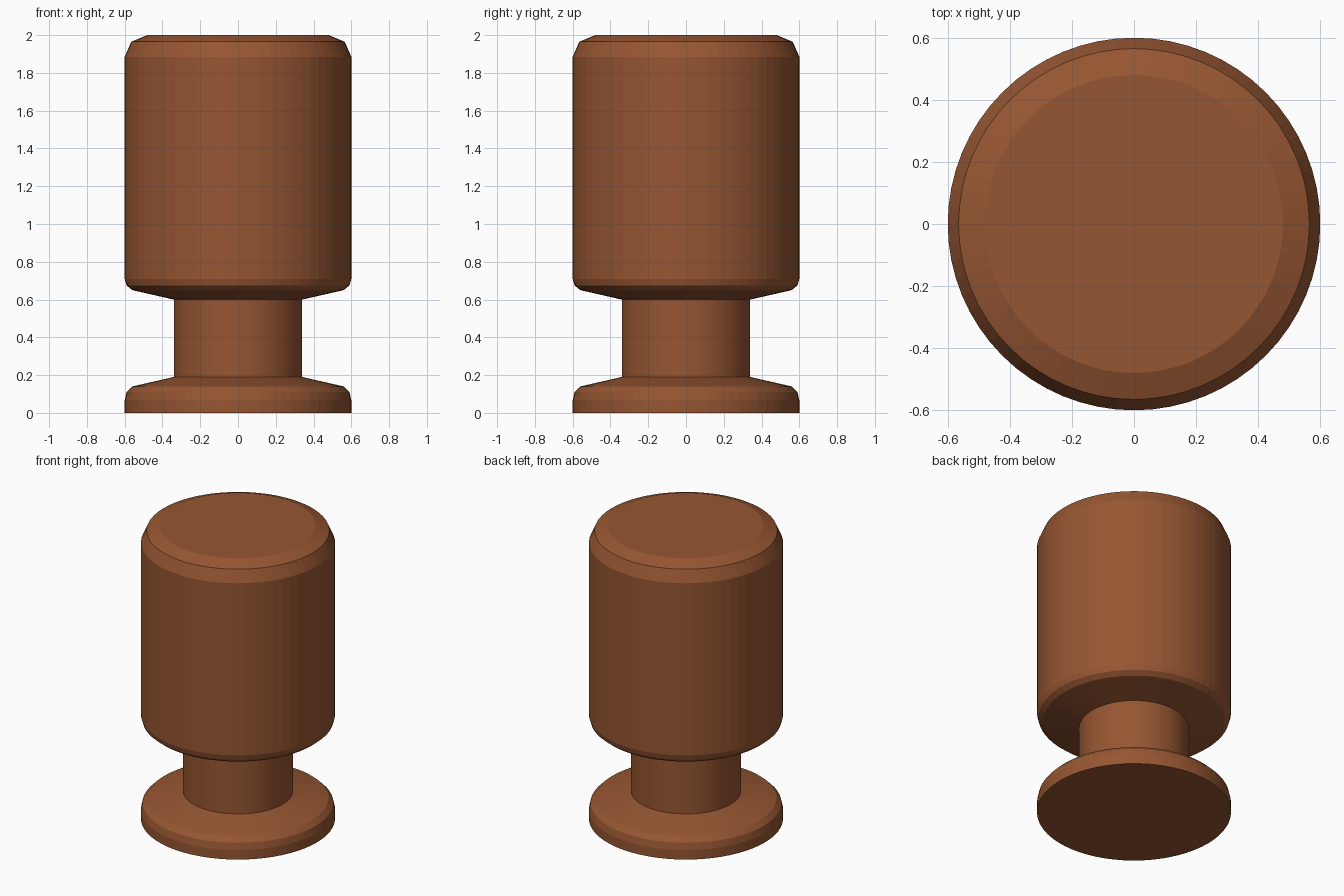
import bpy, bmesh, math

if "Cube" in bpy.data.objects:
    bpy.data.objects.remove(bpy.data.objects["Cube"])

SIDES = 64

# Single brown clay colour
brown = bpy.data.materials.new("brown")
brown.diffuse_color = (0.305, 0.093, 0.032, 1)
brown.use_nodes = True
brown.node_tree.nodes["Principled BSDF"].inputs["Base Color"].default_value = brown.diffuse_color

# Half outline (radius, height): foot flange, neck, large drum, chamfered top
profile = [
    (0.60, 0.0), (0.60, 0.065), (0.59, 0.11), (0.56, 0.14), (0.34, 0.19),
    (0.34, 0.60), (0.56, 0.65), (0.59, 0.675), (0.60, 0.71),
    (0.60, 1.885), (0.565, 1.965), (0.48, 2.0),
]

# Lathe the outline into closed rings with flat caps
bm = bmesh.new()
rings = []
for r, z in profile:
    rings.append([bm.verts.new((r * math.cos(2 * math.pi * i / SIDES),
                                r * math.sin(2 * math.pi * i / SIDES), z))
                  for i in range(SIDES)])
for low, high in zip(rings, rings[1:]):
    for i in range(SIDES):
        j = (i + 1) % SIDES
        bm.faces.new((low[i], low[j], high[j], high[i]))
bm.faces.new(rings[0][::-1])
bm.faces.new(rings[-1])

mesh = bpy.data.meshes.new("turned_post")
bm.to_mesh(mesh)
bm.free()
mesh.materials.append(brown)
post = bpy.data.objects.new("turned_post", mesh)
bpy.context.collection.objects.link(post)
